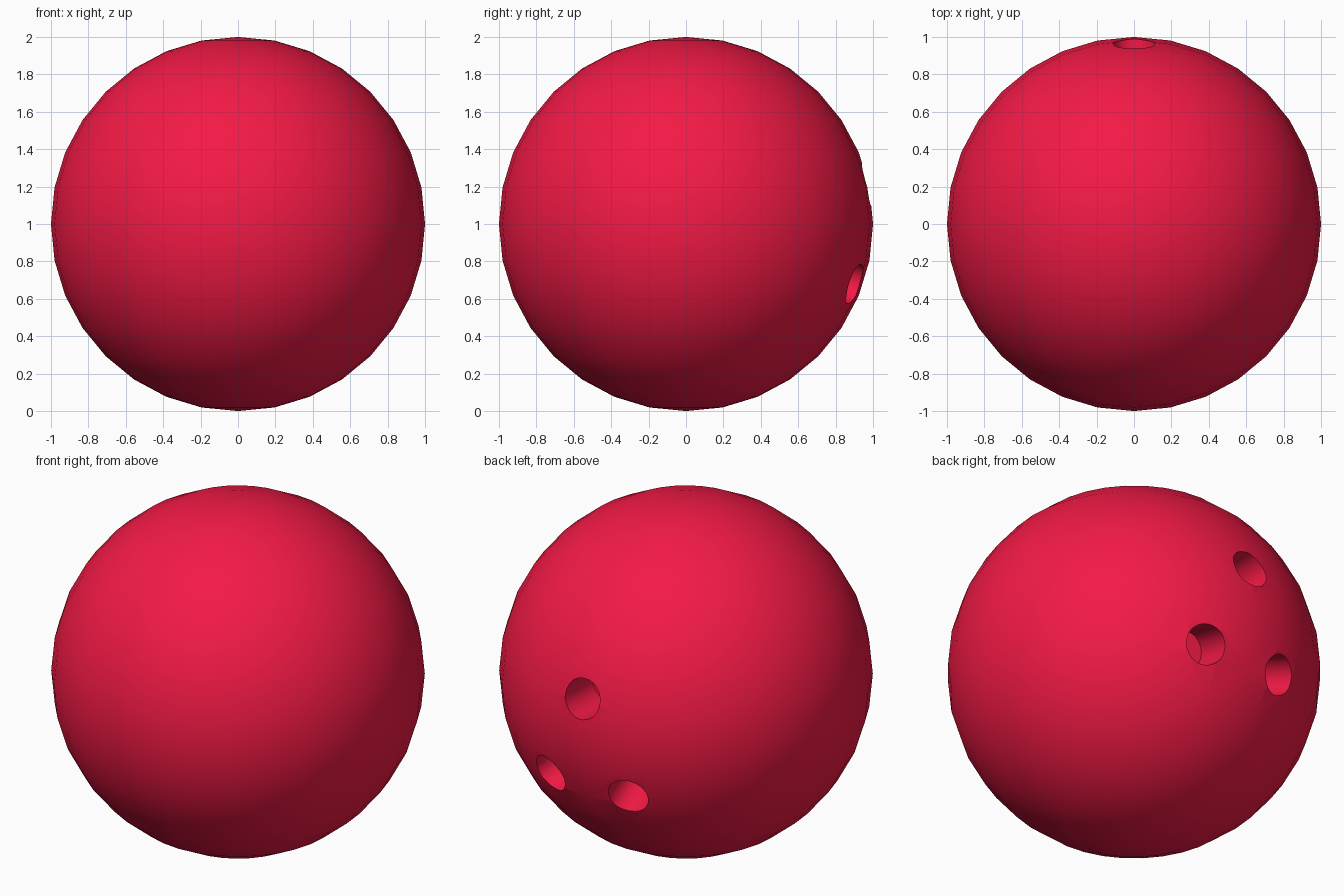
import bpy, math
from mathutils import Vector

if "Cube" in bpy.data.objects:
    bpy.data.objects.remove(bpy.data.objects["Cube"])

CENTRE = Vector((0, 0, 1))
HOLE_RADIUS = 0.112
HOLE_DEPTH = 0.25

# Ball body
bpy.ops.mesh.primitive_uv_sphere_add(segments=32, ring_count=16, radius=1, location=CENTRE)
ball = bpy.context.object
ball.name = "ball"
red = bpy.data.materials.new("red")
red.diffuse_color = (0.9, 0.01, 0.06, 1)
red.use_nodes = True
red.node_tree.nodes["Principled BSDF"].inputs["Base Color"].default_value = red.diffuse_color
ball.data.materials.append(red)


def drill(name, x, z):
    """Cut one finger hole into the back of the ball at offset x, z from its centre."""
    rim = Vector((x, math.sqrt(0.97 - x * x - z * z), z))
    axis = (rim + Vector((0, 0.6, -0.18))).normalized()
    length = HOLE_DEPTH + 0.3
    mid = CENTRE + rim + axis * (length / 2 - HOLE_DEPTH)
    bpy.ops.mesh.primitive_cylinder_add(
        vertices=32, radius=HOLE_RADIUS, depth=length, location=mid,
        rotation=axis.to_track_quat('Z', 'Y').to_euler())
    cutter = bpy.context.object
    cutter.name = name
    cutter.hide_render = True
    cutter.data.materials.append(red)
    mod = ball.modifiers.new(name, 'BOOLEAN')
    mod.operation = 'DIFFERENCE'
    mod.solver = 'EXACT'
    mod.object = cutter
    bpy.context.view_layer.objects.active = ball
    bpy.ops.object.modifier_apply(modifier=mod.name)
    bpy.data.objects.remove(cutter, do_unlink=True)


# Thumb hole above, two finger holes below
drill("thumb_hole", 0, 0.21)
for side in (-1, 1):
    drill("finger_hole", side * 0.253, -0.32)

# Smooth skin with crisp hole rims
bpy.ops.object.select_all(action='DESELECT')
ball.select_set(True)
bpy.context.view_layer.objects.active = ball
bpy.ops.object.shade_smooth_by_angle(angle=math.radians(30))
